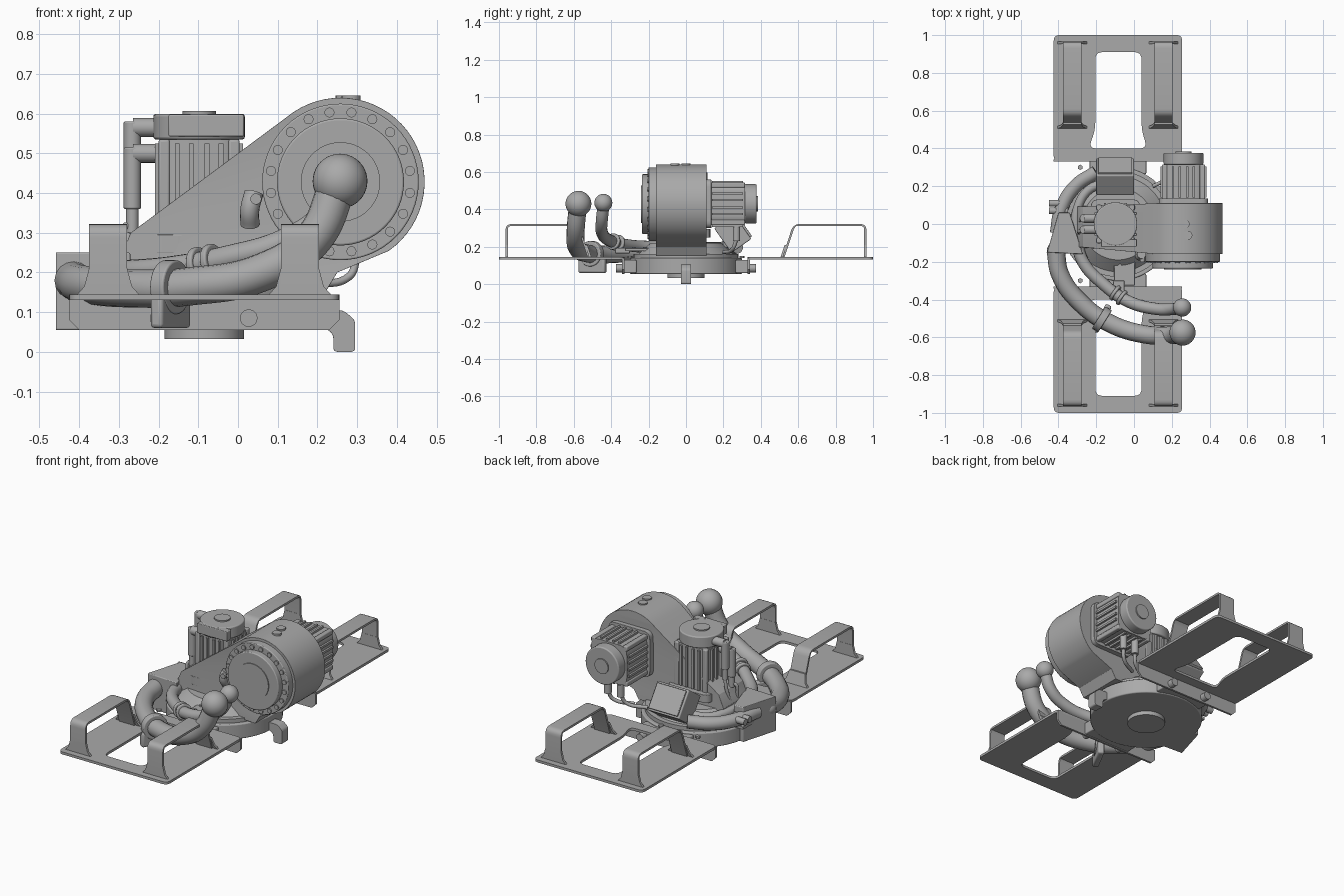
import bpy, bmesh, math
from math import sin, cos, pi
from mathutils import Vector, Matrix

if "Cube" in bpy.data.objects:
    bpy.data.objects.remove(bpy.data.objects["Cube"], do_unlink=True)

grey = bpy.data.materials.new("machine grey")
grey.use_nodes = True
grey.diffuse_color = (0.4, 0.4, 0.4, 1)
grey.node_tree.nodes["Principled BSDF"].inputs["Base Color"].default_value = grey.diffuse_color

UP = Matrix.Identity(4)
BACK = Matrix.Rotation(-pi / 2, 4, 'X')    # local z points to +y
SIDE = Matrix.Rotation(pi / 2, 4, 'Y')     # local z points to +x


def finish(name, mesh, bevel=0):
    mesh.materials.clear()
    mesh.materials.append(grey)
    ob = bpy.data.objects.new(name, mesh)
    bpy.context.collection.objects.link(ob)
    if bevel:
        mod = ob.modifiers.new("edge", 'BEVEL')
        mod.width, mod.segments, mod.limit_method = bevel, 3, 'ANGLE'
    for o in bpy.context.selected_objects:
        o.select_set(False)
    ob.select_set(True)
    bpy.context.view_layer.objects.active = ob
    bpy.ops.object.shade_smooth_by_angle(angle=math.radians(35))
    return ob


def from_bmesh(name, bm, bevel=0):
    bmesh.ops.recalc_face_normals(bm, faces=bm.faces)
    mesh = bpy.data.meshes.new(name)
    bm.to_mesh(mesh)
    bm.free()
    return finish(name, mesh, bevel)


def box(name, centre, size, rot=UP, bevel=0):
    bm = bmesh.new()
    m = Matrix.Translation(centre) @ rot @ Matrix.Diagonal((*size, 1))
    bmesh.ops.create_cube(bm, size=1, matrix=m)
    return from_bmesh(name, bm, bevel)


def rod(name, start, length, r, rot=UP, r2=None, sides=48, bevel=0):
    bm = bmesh.new()
    m = Matrix.Translation(start) @ rot @ Matrix.Translation((0, 0, length / 2))
    bmesh.ops.create_cone(bm, cap_ends=True, segments=sides, radius1=r,
                          radius2=r if r2 is None else r2, depth=length, matrix=m)
    return from_bmesh(name, bm, bevel)


def ball(name, centre, r):
    bm = bmesh.new()
    bmesh.ops.create_uvsphere(bm, u_segments=32, v_segments=20, radius=r,
                              matrix=Matrix.Translation(centre))
    return from_bmesh(name, bm)


def curve_mesh(name, curve):
    temp = bpy.data.objects.new(name, curve)
    bpy.context.collection.objects.link(temp)
    dg = bpy.context.evaluated_depsgraph_get()
    mesh = bpy.data.meshes.new_from_object(temp.evaluated_get(dg))
    bpy.data.objects.remove(temp, do_unlink=True)
    return mesh


def tube(name, points, r):
    cu = bpy.data.curves.new(name, 'CURVE')
    cu.dimensions, cu.bevel_depth, cu.bevel_resolution = '3D', r, 6
    cu.resolution_u, cu.use_fill_caps = 8, True
    sp = cu.splines.new('BEZIER')
    sp.bezier_points.add(len(points) - 1)
    for bp, p in zip(sp.bezier_points, points):
        bp.co = p
        bp.handle_left_type = bp.handle_right_type = 'AUTO'
    return finish(name, curve_mesh(name, cu))


def prism(name, loops, depth, matrix, bevel=0):
    """Extrude flat outlines; later loops become holes."""
    cu = bpy.data.curves.new(name, 'CURVE')
    cu.dimensions, cu.fill_mode, cu.extrude = '2D', 'BOTH', depth / 2
    for pts in loops:
        sp = cu.splines.new('POLY')
        sp.points.add(len(pts) - 1)
        sp.use_cyclic_u = True
        for p, co in zip(sp.points, pts):
            p.co = (*co, 0, 1)
    mesh = curve_mesh(name, cu)
    mesh.transform(matrix @ Matrix.Translation((0, 0, depth / 2)))
    bm = bmesh.new()
    bm.from_mesh(mesh)
    bmesh.ops.remove_doubles(bm, verts=bm.verts, dist=0.0001)
    return from_bmesh(name, bm, bevel)


def rounded(pts, r, steps=5):
    out = []
    for i, p in enumerate(pts):
        p = Vector(p)
        a, b = Vector(pts[i - 1]) - p, Vector(pts[(i + 1) % len(pts)]) - p
        a, b = p + a.normalized() * r, p + b.normalized() * r
        for k in range(steps + 1):
            t = k / steps
            out.append(tuple(a * (1 - t) ** 2 + p * 2 * t * (1 - t) + b * t * t))
    return out


def rect(x0, x1, y0, y1):
    return [(x0, y0), (x1, y0), (x1, y1), (x0, y1)]


# Carrying plates with flanges and handles, front and back
FRONT = Matrix.Rotation(pi / 2, 4, 'X')    # profile in x-z, depth towards -y
for side, s in (("front", -1), ("back", 1)):
    flip = Matrix.Diagonal((1, s, 1, 1))
    hole = [(-.24, .4), (.07, .4), (.04, .5), (.04, .91), (-.205, .91), (-.205, .5)]
    prism(side + "_plate", [rounded(rect(-.425, .255, .33, 1), .03), rounded(hole, .04)],
          .014, flip @ Matrix.Translation((0, 0, .131)))
    flange = [(-.425, .14), (-.425, .08), (-.4, .055), (.23, .055), (.255, .08), (.255, .14)]
    prism(side + "_flange", [flange], .012, flip @ Matrix.Translation((0, .342, 0)) @ FRONT)
    for bx in (-.2, .027):
        rod(side + "_flange_bolt", (bx, s * .34, .085), s * .035, .022, BACK, sides=24)
    for hx in (-.327, .156):
        # bent strap in y-z, stood on flared feet
        outer = rounded([(.515, .14), (.575, .322), (.965, .322), (.965, .14)], .001, 1)
        outer = rounded([(.53, .2), (.575, .322), (.965, .322), (.965, .2)], .035)[6:18]
        inner = [(y + (.012 if y < .7 else -.012), min(z, .31)) for y, z in outer]
        path = [(.515, .145)] + outer + [(.965, .145), (.953, .145)] + inner[::-1] + [(.527, .145)]
        prism(side + "_handle", [path], .096,
              flip @ Matrix.Translation((hx - .048, 0, 0)) @ SIDE @ Matrix.Rotation(pi / 2, 4, 'Z'))
        foot = [(-.082, .14), (.082, .14), (.06, .165), (.048, .21), (-.048, .21), (-.06, .165)]
        for fy, lean in ((.965, 0), (.53, .33)):
            shear = Matrix.Shear('XZ', 4, (0, 0))
            shear[1][2] = lean
            prism(side + "_handle_foot", [foot], .013, flip
                  @ Matrix.Translation((hx, fy - lean * .18, 0)) @ shear @ FRONT)

# Turntable base
C = -.085
rod("base_disc", (C, 0, .055), .085, .3, sides=64, bevel=.006)
rod("base_boss", (C, 0, .032), .03, .1)
rod("turntable_ring", (C, 0, .14), .022, .28, sides=64)
rod("pedestal", (C, 0, .16), .06, .255, r2=.19, sides=64)
for s in (-1, 1):
    box("base_mount", (C, s * .3, .095), (.3, .07, .07), bevel=.005)
    for x in (-.2, .03):
        rod("mount_bolt", (C + x, s * .3, .14), .012, .014, sides=6)
hook = [(.15, .06), (.22, .06), (.24, .045), (.24, 0), (.295, 0), (.295, .08), (.265, .105), (.15, .105)]
prism("stop_hook", [rounded(hook, .012)], .055, Matrix.Translation((0, .0275, 0)) @ FRONT, .004)

# Swept arm: round drum housing blending down to the base
DX, DZ = .258, .428
arc = [(DX + .212 * cos(a), DZ + .212 * sin(a)) for a in [math.radians(-55 + 185 * i / 32) for i in range(33)]]
arm = prism("arm_body", [arc + [(-.27, .3), (-.3, .23), (-.28, .15), (.22, .15), (.25, .2)]], .27,
            Matrix.Translation((0, .11, 0)) @ FRONT, .018)
for v in arm.data.vertices:
    if v.co.x < .1:
        v.co.y = v.co.y * .8 + .005

# Gearbox flange with its bolt circle
rod("gearbox_ring", (DX, -.2, DZ), .05, .197, BACK, sides=64, bevel=.004)
rod("gearbox_disc", (DX, -.235, DZ), .05, .16, BACK, sides=64, bevel=.005)
rod("gearbox_hub", (DX, -.24, DZ), .02, .1, BACK, sides=48)
for i in range(20):
    a = 2 * pi * (i + .5) / 20
    rod("gearbox_bolt", (DX + .177 * cos(a), -.207, DZ + .177 * sin(a)), .012, .0125, BACK, sides=16)
for x, y in ((.27, 0), (.285, -.06)):
    rod("arm_plug", (x, y, .62), .026, .024, sides=20)
tube("arm_lug", [(.03, -.15, .32), (.03, -.17, .36), (.04, -.16, .4)], .024)
rod("lug_pin", (.045, -.2, .385), .04, .014, BACK, sides=16)


# Servo motors: ribbed square body, round end cap
def motor(name, origin, rot, length, cap_len, h, cap_r):
    m = Matrix.Translation(origin) @ rot
    prism(name + "_flange", [rounded(rect(-.13, .13, -.13, .13), .04)], .045, m, .004)
    prism(name + "_body", [rounded(rect(-h, h, -h, h), .05)], length, m)
    for k in range(4):
        q = m @ Matrix.Rotation(k * pi / 2, 4, 'Z')
        for t in (-.055, -.02, .02, .055):
            box(name + "_rib", q @ Vector((h + .003, t, length / 2 + .02)),
                (.016, .012, length - .06), q.to_3x3().to_4x4())
        box(name + "_rail", q @ Vector((h - .012, h - .012, length / 2)),
            (.028, .028, length), q.to_3x3().to_4x4(), .006)
    rod(name + "_cap", m @ Vector((0, 0, length)), cap_len, cap_r, rot, bevel=.006)
    rod(name + "_cap_button", m @ Vector((0, 0, length + cap_len)), .007, .042, rot)


motor("upright_motor", (-.098, 0, .25), UP, .285, .064, .1, .115)
motor("cross_motor", (.262, .09, .43), BACK, .225, .062, .112, .105)
box("upright_motor_terminal", (-.08, -.1, .57), (.19, .04, .055), bevel=.004)
for x in (.22, .3):
    rod("cross_motor_plug", (x, .27, .23), .1, .02, sides=20)
    tube("cross_motor_cable", [(x, .27, .24), (x - .02, .25, .19), (x - .12, .2, .17)], .01)

# Plugs and cables on the upright motor
for y, z in ((.03, .565), (-.03, .5)):
    rod("motor_plug_socket", (-.265, y, z), .08, .024, SIDE, sides=20)
    rod("motor_plug", (-.266, y, z - .14), .155, .022, sides=20, bevel=.004)
    rod("motor_plug_sleeve", (-.266, y, z - .2), .07, .016, sides=20)
    tube("motor_cable", [(-.266, y, z - .2), (-.272, y, .32), (-.29, y - .02, .22)], .009)

# Junction boxes
tilt = Matrix.Rotation(math.radians(35), 4, 'X')
box("rear_junction_box", (-.1, .25, .27), (.2, .13, .16), tilt, .006)
box("rear_box_lid", Vector((-.1, .25, .27)) + tilt @ Vector((0, .07, 0)), (.18, .014, .14), tilt, .004)
prism("side_junction_box", [[(-.46, -.15), (-.4, .06), (-.34, .06), (-.27, -.16)]], .195,
      Matrix.Translation((0, 0, .055)), .004)
box("side_bracket", (-.35, .0, .15), (.14, .18, .015))
for y in (.07, .11):
    rod("side_connector", (-.45, y, .2), .1, .018, SIDE, sides=16)

# Hoses with ball ends
tube("large_hose", [(-.415, -.14, .18), (-.39, -.27, .17), (-.28, -.42, .16), (-.12, -.53, .165),
                    (.06, -.585, .2), (.19, -.59, .285), (.255, -.577, .43)], .048)
ball("large_hose_end", (.257, -.575, .43), .069)
ball("large_hose_root", (-.415, -.14, .18), .046)
tube("small_hose", [(-.31, -.05, .2), (-.27, -.2, .2), (-.16, -.32, .21), (-.03, -.41, .235),
                    (.12, -.45, .28), (.21, -.45, .34), (.255, -.44, .43)], .032)
ball("small_hose_end", (.255, -.442, .435), .048)
tube("rear_hose", [(-.41, -.05, .19), (-.385, .08, .19), (-.31, .2, .19), (-.2, .275, .2)], .036)
tube("inner_hose", [(-.31, -.05, .2), (-.3, .08, .2), (-.24, .18, .2), (-.14, .22, .22)], .024)


# Clamps and their brackets
def clamp(name, centre, direction, r, width):
    rot = Vector(direction).to_track_quat('Z', 'Y').to_matrix().to_4x4()
    rod(name, Vector(centre) - rot @ Vector((0, 0, width / 2)), width, r, rot, sides=32, bevel=.005)


clamp("large_hose_clamp", (-.17, -.505, .163), (.16, -.1, 0), .068, .04)
turn = Matrix.Rotation(math.radians(62), 4, 'Z')
box("large_clamp_block", (-.17, -.5, .1), (.16, .035, .08), turn, .01)
for c in ((-.1, -.365, .22), (-.065, -.39, .228)):
    clamp("small_hose_clamp", c, (.13, -.09, .025), .044, .018)
box("hose_bracket", (-.05, -.255, .185), (.11, .14, .015), bevel=.003)
box("hose_bracket_arm", (-.08, -.34, .18), (.06, .08, .03), bevel=.004)
for x in (-.075, -.025):
    for y in (-.22, -.28):
        rod("bracket_bolt", (x, y, .192), .008, .009, sides=12)
